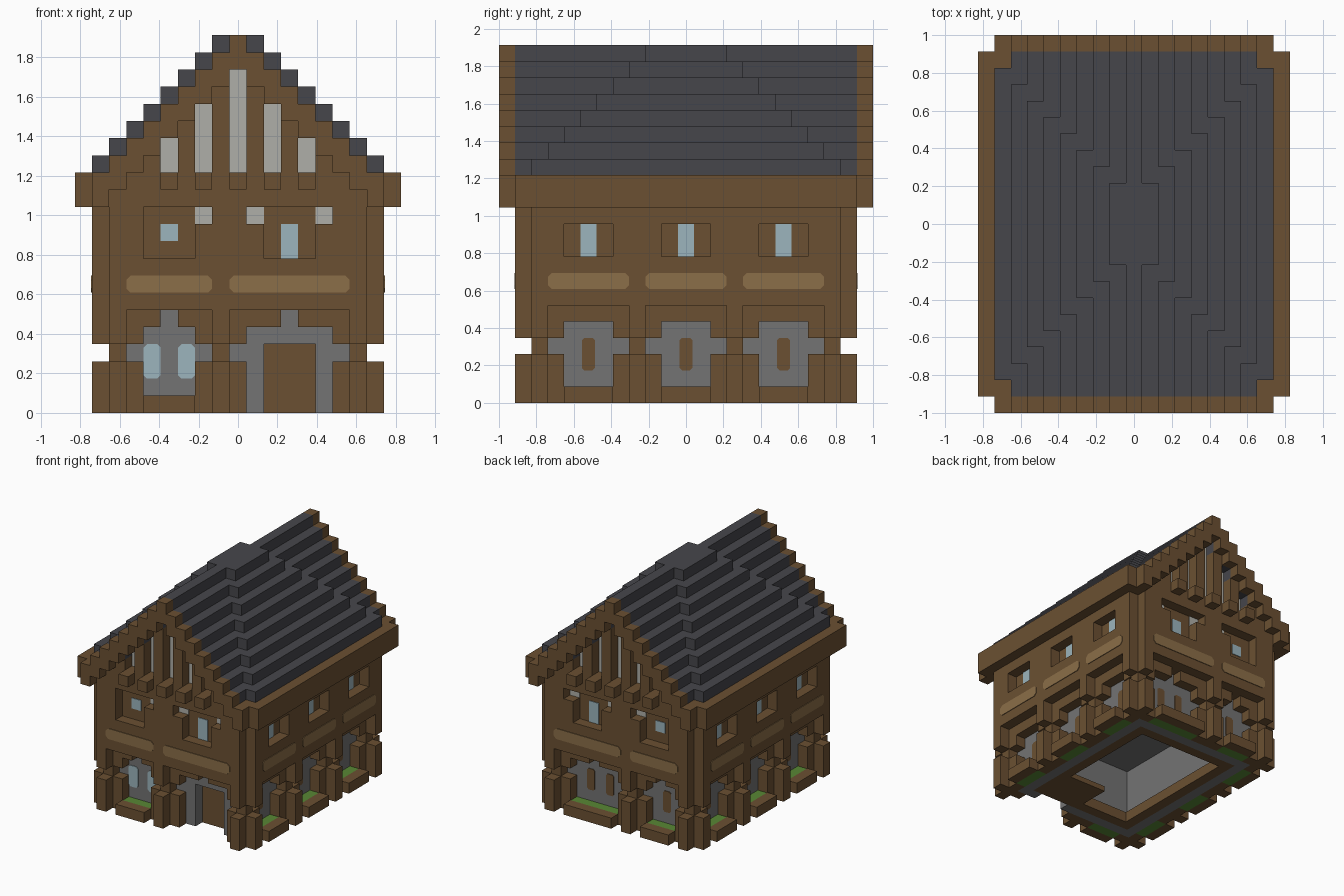
import bpy, bmesh

if "Cube" in bpy.data.objects:
    bpy.data.objects.remove(bpy.data.objects["Cube"])

U = 2 / 23  # one block
WALL = {"x": 6.5, "y": 8.5}  # ground wall face distance, in blocks


def material(name, r, g, b):
    lin = [((c / 255 + 0.055) / 1.055) ** 2.4 for c in (r, g, b)] + [1]
    m = bpy.data.materials.new(name)
    m.use_nodes = True
    m.diffuse_color = lin
    m.node_tree.nodes["Principled BSDF"].inputs["Base Color"].default_value = lin
    return m


WOOD = material("brown wood", 107, 80, 50)
TAN = material("tan wood", 139, 110, 72)
SLATE = material("dark slate", 70, 70, 75)
STONE = material("grey stone", 115, 115, 115)
PLASTER = material("pale plaster", 175, 175, 168)
GLASS = material("pale blue glass", 156, 181, 189)
GRASS = material("green grass", 88, 135, 52)

parts = {}


def mesh_of(name, mat):
    """Mesh being gathered for a named part."""
    return parts.setdefault(name, (bmesh.new(), mat))[0]


def box(name, mat, x0, x1, y0, y1, z0, z1):
    bm = mesh_of(name, mat)
    lo, hi = (min(x0, x1), min(y0, y1), z0), (max(x0, x1), max(y0, y1), z1)
    for v in bmesh.ops.create_cube(bm, size=1)["verts"]:
        v.co = [(hi[i] if v.co[i] > 0 else lo[i]) * U for i in range(3)]


def side_box(name, mat, axis, s, u0, u1, d0, d1, z0, z1):
    """Box on one face: u runs along it, d is outward from the ground wall."""
    w = WALL[axis]
    a, b = s * (w + d0), s * (w + d1)
    if axis == "y":
        box(name, mat, u0, u1, a, b, z0, z1)
    else:
        box(name, mat, a, b, u0, u1, z0, z1)


def plate(name, mat, axis, s, d, u0, u1, z0, z1, c=0.0):
    """Thin plate with clipped corners lying on a wall face."""
    bm = mesh_of(name, mat)
    if c:
        pts = [(u0 + c, z0), (u1 - c, z0), (u1, z0 + c), (u1, z1 - c),
               (u1 - c, z1), (u0 + c, z1), (u0, z1 - c), (u0, z0 + c)]
    else:
        pts = [(u0, z0), (u1, z0), (u1, z1), (u0, z1)]
    rings = []
    for out in (d - 0.02, d + 0.06):
        f = s * (WALL[axis] + out)
        rings.append([bm.verts.new([k * U for k in ((u, f, z) if axis == "y" else (f, u, z))])
                      for u, z in pts])
    bm.faces.new(rings[0])
    bm.faces.new(rings[1])
    for i in range(len(pts)):
        j = (i + 1) % len(pts)
        bm.faces.new((rings[0][i], rings[0][j], rings[1][j], rings[1][i]))


def post(axis, s, u):
    """Full post with a split outer post in front of it."""
    side_box("full_posts", WOOD, axis, s, u - .5, u + .5, 0, 1, 0, 6)
    side_box("low_outer_posts", WOOD, axis, s, u - .5, u + .5, 1, 2, 0, 3)
    side_box("hanging_posts", WOOD, axis, s, u - .5, u + .5, 1, 2, 4, 6)


def bay(axis, s, a, b, keystone, planter=True):
    """Ground floor bay: short posts, corbels, planter and a tan log above."""
    mid = (a + b) / 2
    for u in (a, b - 1):
        side_box("bay_posts", WOOD, axis, s, u, u + 1, 0, 1, 0, 3)
        side_box("corbels", WOOD, axis, s, u, u + 1, 0, 1, 4, 6)
    if keystone:
        side_box("corbels", WOOD, axis, s, a + 1, mid - .5, 0, 1, 5, 6)
        side_box("corbels", WOOD, axis, s, mid + .5, b - 1, 0, 1, 5, 6)
    else:
        side_box("corbels", WOOD, axis, s, a + 1, b - 1, 0, 1, 5, 6)
    if planter:
        side_box("planter_rims", WOOD, axis, s, a + 1, b - 1, 1, 2, 0, 1)
        side_box("planter_grass", GRASS, axis, s, a + 1, b - 1, 0, 1, 0, .95)
    plate("tan_logs", TAN, axis, s, 2, a, b, 7, 8, .25)


# Front and back
for s in (-1, 1):
    front = s < 0
    for u in (-7, -1, 7):
        post("y", s, u)
    bay("y", s, -6.5, -1.5, True)
    bay("y", s, -.5, 6.5, True, planter=not front)
    # Ground wall, with a recessed door at the front
    if front:
        side_box("ground_wall", STONE, "y", s, -6.5, 1.5, -1, 0, 0, 6)
        side_box("ground_wall", STONE, "y", s, 4.5, 6.5, -1, 0, 0, 6)
        side_box("ground_wall", STONE, "y", s, 1.5, 4.5, -1, 0, 4, 6)
        side_box("door", WOOD, "y", s, 1.5, 4.5, -2, -1, 0, 4)
        side_box("door_floor", WOOD, "y", s, .5, 5.5, -5, -1, 0, .5)
        for u in (-5, -3):
            plate("ground_glass", GLASS, "y", s, 0, u - .5, u + .5, 2, 4, .2)
    else:
        side_box("ground_wall", STONE, "y", s, -6.5, 6.5, -1, 0, 0, 6)
        for u in (-4, 2, 4):
            plate("shutters", WOOD, "y", s, 0, u - .4, u + .4, 2, 4, .15)
    # Upper wall with window recesses
    side_box("upper_inner_wall", WOOD, "y", s, -7.5, 7.5, 0, 1, 6, 14)
    side_box("upper_wall", WOOD, "y", s, -7.5, 7.5, 1, 2, 6, 9)
    side_box("upper_wall", WOOD, "y", s, -7.5, 7.5, 1, 2, 12, 14)
    for u0, u1, top in ((-7.5, -5.5, 12), (-2.5, -1.5, 11), (-1.5, .5, 12),
                        (.5, 1.5, 11), (4.5, 5.5, 11), (5.5, 7.5, 12)):
        side_box("upper_wall", WOOD, "y", s, u0, u1, 1, 2, 9, top)
        if top == 11:
            plate("plaster_chips", PLASTER, "y", s, 1, u0, u1, 11, 12)
    plate("upper_glass", GLASS, "y", s, 1, -4.5, -3.5, 10, 11)
    plate("upper_glass", GLASS, "y", s, 1, 2.5, 3.5, 9, 11)
    # Gable: stepped bargeboard, studs, plaster panels and beam ends
    for x in range(-8, 9):
        c = abs(x)
        low = 12 if c == 8 else max(20 - c, 13)
        side_box("bargeboard", WOOD, "y", s, x - .5, x + .5, 2, 3, low, 22 - c)
        if c in (0, 2, 4):
            side_box("gable_panels", PLASTER, "y", s, x - .5, x + .5, .5, 1, 14, 20 - c)
            side_box("beam_ends", WOOD, "y", s, x - .5, x + .5, 2, 3, 13, 14)
        elif c < 6:
            side_box("gable_studs", WOOD, "y", s, x - .5, x + .5, .5, 2, 14, 20 - c)

# Long sides
for s in (-1, 1):
    side_box("ground_wall", STONE, "x", s, -7.5, 7.5, -1, 0, 0, 6)
    for u in (-9, -3, 3, 9):
        post("x", s, u)
    side_box("upper_inner_wall", WOOD, "x", s, -8.5, 8.5, 0, 1, 6, 14)
    side_box("upper_wall", WOOD, "x", s, -9.5, 9.5, 1, 2, 6, 9)
    side_box("upper_wall", WOOD, "x", s, -9.5, 9.5, 1, 2, 11, 12)
    for u0, u1 in ((-9.5, -7.5), (-4.5, -1.5), (1.5, 4.5), (7.5, 9.5)):
        side_box("upper_wall", WOOD, "x", s, u0, u1, 1, 2, 9, 11)
    for u in (-6, 0, 6):
        bay("x", s, u - 2.5, u + 2.5, False)
        plate("upper_glass", GLASS, "x", s, 1, u - .5, u + .5, 9, 11)
        plate("shutters", WOOD, "x", s, 0, u - .4, u + .4, 2, 4, .15)
    side_box("eaves", WOOD, "x", s, -10.5, 10.5, 1, 3, 12, 14)
    # Stepped roof, swelling one block outward toward the middle
    for i in range(8):
        inner = s * max(5.5 - i, 0)
        box("roof", SLATE, inner, s * (7.5 - i), -10.5, 10.5, 14 + i, 15 + i)
        box("roof", SLATE, s * (7.5 - i), s * (8.5 - i), i - 9.5, 9.5 - i, 14 + i, 15 + i)

# Interior: floor edging and ceiling
for s in (-1, 1):
    box("floor_edging", WOOD, s * 4.5, s * 5.5, -7.5, 7.5, 0, 1)
    box("floor_edging", WOOD, -4.5, 4.5, s * 6.5, s * 7.5, 0, 1)
box("ceiling", STONE, -6.5, 6.5, -8.5, 8.5, 6, 6.5)

# Turn the gathered parts into objects
for name, (bm, mat) in parts.items():
    bmesh.ops.recalc_face_normals(bm, faces=bm.faces)
    me = bpy.data.meshes.new(name)
    bm.to_mesh(me)
    bm.free()
    me.materials.append(mat)
    bpy.context.collection.objects.link(bpy.data.objects.new(name, me))
